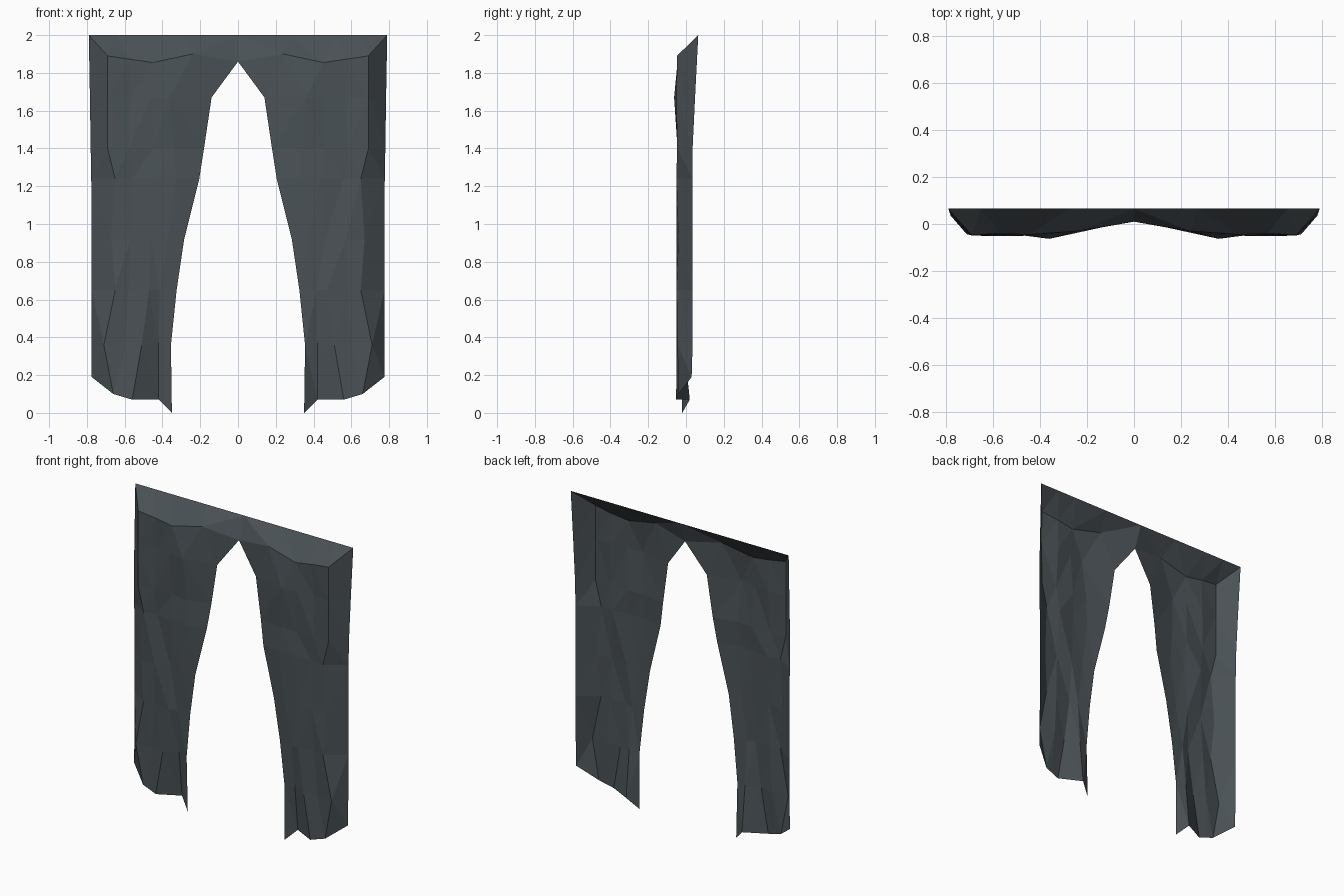
import bpy
import bmesh

cube = bpy.data.objects.get("Cube")
if cube:
    bpy.data.objects.remove(cube, do_unlink=True)

# One dark slate cloth colour
SLATE = (0.068, 0.083, 0.092, 1.0)
cloth = bpy.data.materials.new("slate_cloth")
cloth.use_nodes = True
cloth.diffuse_color = SLATE
cloth.node_tree.nodes["Principled BSDF"].inputs["Base Color"].default_value = SLATE

# Heights shared by all fold lines between the header seam and the hem
HEIGHTS = (1.67, 1.4, 1.24, 0.92, 0.65, 0.36)


def fold_line(header, xs, ys, hem):
    """One vertical fold from the header seam down to the hem."""
    return [header, *zip(xs, ys, HEIGHTS), hem]


inner_edge = fold_line((0, 0.01, 1.86),
                       (0.14, 0.18, 0.205, 0.285, 0.325, 0.355),
                       (-0.015, -0.02, -0.03, -0.035, -0.03, -0.025),
                       (0.35, -0.02, 0))
valley = fold_line((0.24, -0.03, 1.9),
                   (0.36, 0.34, 0.33, 0.37, 0.415, 0.42),
                   (-0.063, -0.045, -0.05, -0.045, -0.035, -0.01),
                   (0.42, 0.02, 0.07))
middle_ridge = fold_line((0.45, -0.045, 1.855),
                         (0.46, 0.45, 0.44, 0.46, 0.47, 0.51),
                         (-0.05, -0.04, -0.05, -0.04, -0.05, -0.05),
                         (0.56, -0.052, 0.07))
shallow_fold = fold_line((0.57, -0.04, 1.872),
                         (0.57, 0.58, 0.56, 0.57, 0.58, 0.6),
                         (-0.035, -0.045, -0.035, -0.05, -0.04, -0.035),
                         (0.61, -0.045, 0.085))
front_corner = fold_line((0.69, -0.048, 1.89),
                         (0.69, 0.69, 0.65, 0.67, 0.65, 0.71),
                         (-0.05, -0.048, -0.05, -0.04, -0.05, -0.045),
                         (0.66, -0.04, 0.1))
outer_edge = fold_line((0.79, 0.065, 2),
                       (0.784, 0.78, 0.777, 0.775, 0.775, 0.775),
                       (0.048, 0.035, 0.035, 0.035, 0.035, 0.035),
                       (0.775, 0.03, 0.19))
folds = [inner_edge, valley, middle_ridge, shallow_fold, front_corner, outer_edge]


def cloth_sheet(name, lines):
    """Skin neighbouring lines with flat facets and mirror the sheet across x."""
    bm = bmesh.new()
    grid = [[bm.verts.new(point) for point in line] for line in lines]
    for left, right in zip(grid, grid[1:]):
        for i in range(len(left) - 1):
            bm.faces.new((left[i], left[i + 1], right[i + 1], right[i]))
    bmesh.ops.remove_doubles(bm, verts=bm.verts[:], dist=0.0005)
    bmesh.ops.triangulate(bm, faces=bm.faces[:], quad_method='SHORT_EDGE')
    mesh = bpy.data.meshes.new(name)
    bm.to_mesh(mesh)
    bm.free()
    mesh.materials.append(cloth)
    sheet = bpy.data.objects.new(name, mesh)
    bpy.context.collection.objects.link(sheet)
    mirror = sheet.modifiers.new("other_half", 'MIRROR')
    mirror.use_axis[0] = True
    mirror.use_mirror_merge = True
    return sheet


# Hanging drapes, open at the back
cloth_sheet("curtain_drapes", folds)

# Sloping header between the straight top rail line and the drapes' seam
top_x, top_y, top_z = outer_edge[0]
seam = [line[0] for line in folds[:-1]]
stretch = top_x / seam[-1][0]
header_lines = [[(x * stretch, top_y, top_z), (x, y, z)] for x, y, z in seam]
cloth_sheet("curtain_header", header_lines)
